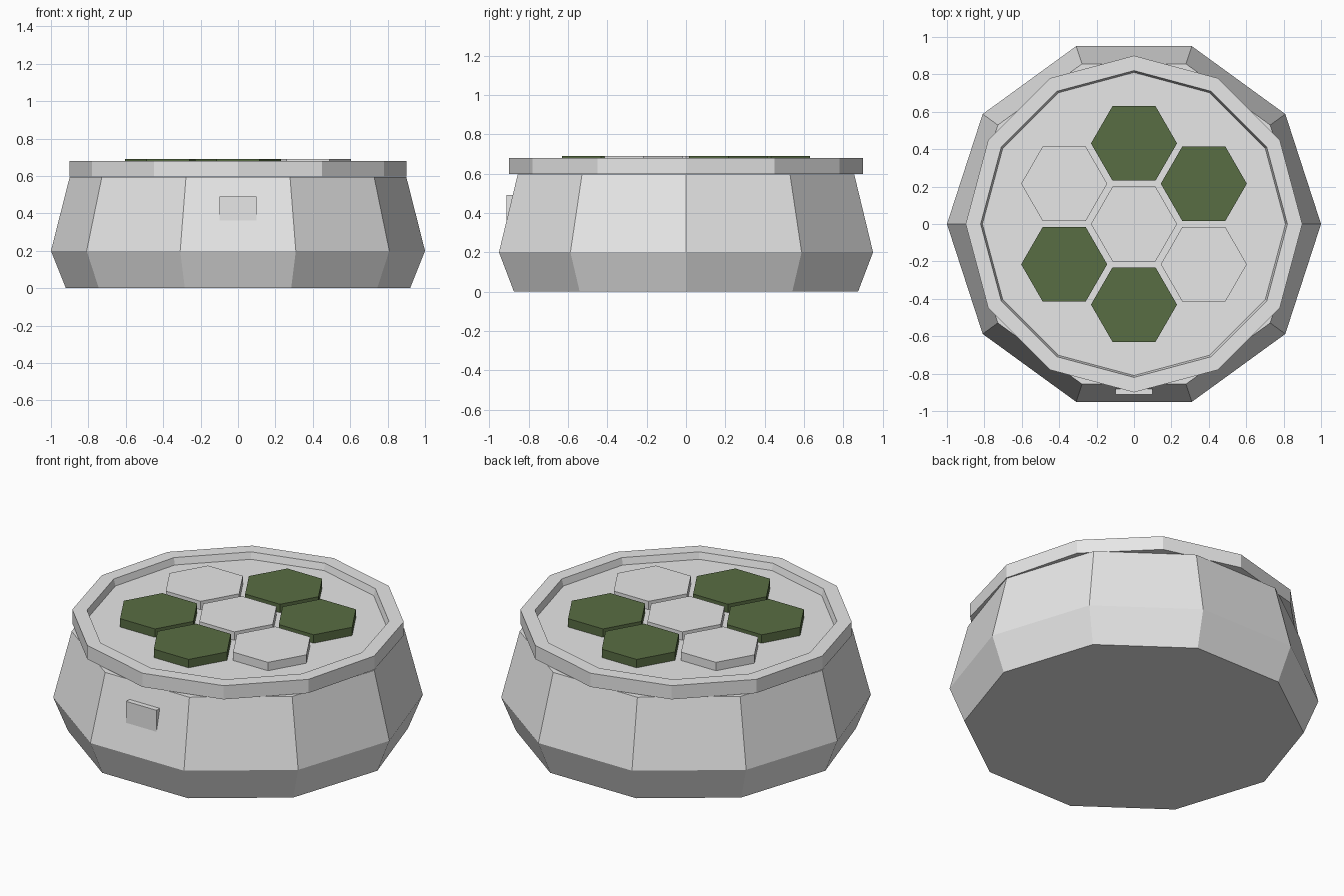
import bpy, bmesh, math

if "Cube" in bpy.data.objects:
    bpy.data.objects.remove(bpy.data.objects["Cube"])


def material(name, rgb):
    m = bpy.data.materials.new(name)
    m.diffuse_color = (*rgb, 1)
    m.use_nodes = True
    m.node_tree.nodes["Principled BSDF"].inputs["Base Color"].default_value = m.diffuse_color
    return m


GREY = material("light_grey", (0.8, 0.8, 0.8))
GREEN = material("moss_green", (0.098, 0.153, 0.056))


def finish(name, bm, mat, loc=(0, 0, 0)):
    bmesh.ops.recalc_face_normals(bm, faces=bm.faces)
    me = bpy.data.meshes.new(name)
    bm.to_mesh(me)
    bm.free()
    me.materials.append(mat)
    ob = bpy.data.objects.new(name, me)
    ob.location = loc
    bpy.context.collection.objects.link(ob)
    return ob


def loft(name, sides, profile, mat, loc=(0, 0, 0)):
    """Stack polygon rings given as (radius, z) and cap both ends."""
    bm = bmesh.new()
    rings = []
    for r, z in profile:
        rings.append([bm.verts.new((r * math.cos(a), r * math.sin(a), z))
                      for a in (2 * math.pi * i / sides for i in range(sides))])
    for lo, hi in zip(rings, rings[1:]):
        for i in range(sides):
            j = (i + 1) % sides
            bm.faces.new((lo[i], lo[j], hi[j], hi[i]))
    bm.faces.new(rings[0][::-1])
    bm.faces.new(rings[-1])
    return finish(name, bm, mat, loc)


# Ten-sided body, widest just above the ground
loft("body", 10, [(0.92, 0), (1.0, 0.2), (0.9, 0.594)], GREY)

# Twelve-sided lid with a shallow recess
loft("lid", 12, [(0.9, 0.598), (0.9, 0.68), (0.82, 0.68), (0.81, 0.64)], GREY)

# Hexagonal pads: one in the centre, six around it
pads = [("centre_pad", 0, 0, GREY)]
ring_colours = [GREEN, GREEN, GREY, GREEN, GREEN, GREY]
for i, mat in enumerate(ring_colours):
    a = math.radians(30 + 60 * i)
    pads.append((f"ring_pad_{i + 1}", 0.431 * math.cos(a), 0.431 * math.sin(a), mat))
for name, x, y, mat in pads:
    loft(name, 6, [(0.23, 0.63), (0.23, 0.69)], mat, (x, y, 0))

# Front latch block, sunk into the sloping wall
bm = bmesh.new()
bmesh.ops.create_cube(bm, size=1)
bmesh.ops.scale(bm, verts=bm.verts, vec=(0.2, 0.1, 0.2))
finish("front_latch", bm, GREY, (0, -0.862, 0.39))
